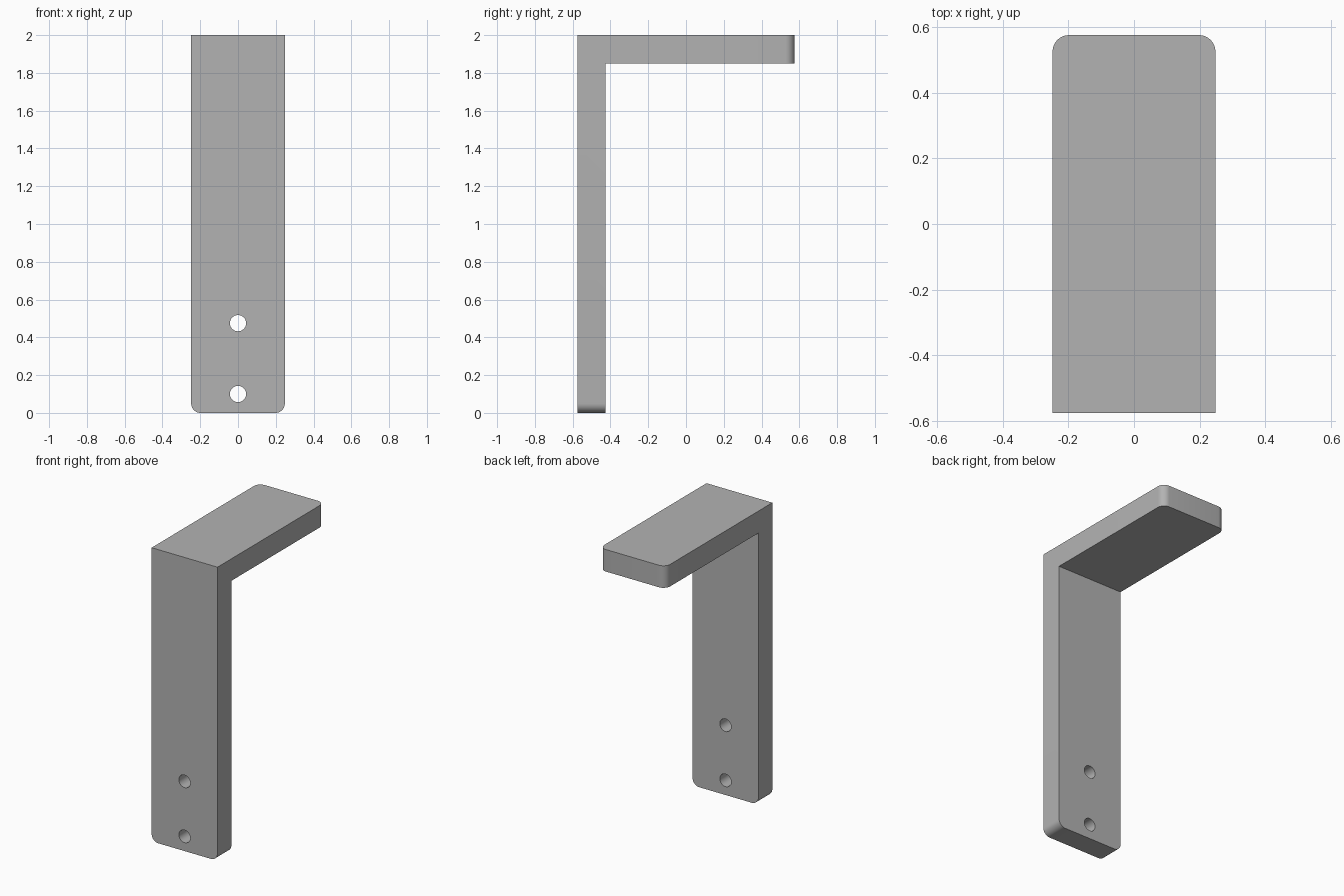
import bpy, bmesh, math

cube = bpy.data.objects.get("Cube")
if cube:
    bpy.data.objects.remove(cube, do_unlink=True)

HALF_W, HALF_D, HEIGHT, THICK = 0.248, 0.575, 2.0, 0.15
CORNER_R, HOLE_R = 0.05, 0.043

grey = bpy.data.materials.new("plain grey")
grey.use_nodes = True
colour = (0.45, 0.45, 0.45, 1)
grey.diffuse_color = colour
grey.node_tree.nodes["Principled BSDF"].inputs["Base Color"].default_value = colour

# L-shaped side profile (y, z), extruded across the width
inner_y, inner_z = -HALF_D + THICK, HEIGHT - THICK
profile = [(-HALF_D, 0), (inner_y, 0), (inner_y, inner_z),
           (HALF_D, inner_z), (HALF_D, HEIGHT), (-HALF_D, HEIGHT)]
bm = bmesh.new()
face = bm.faces.new([bm.verts.new((-HALF_W, y, z)) for y, z in profile])
ext = bmesh.ops.extrude_face_region(bm, geom=[face])
bmesh.ops.translate(bm, vec=(2 * HALF_W, 0, 0),
                    verts=[v for v in ext["geom"] if isinstance(v, bmesh.types.BMVert)])
bmesh.ops.recalc_face_normals(bm, faces=bm.faces)


# Round the corners at the free end of each arm
def at_free_end(edge):
    a, b = (v.co for v in edge.verts)
    same_side = abs(a.x - b.x) < 1e-4
    foot = max(a.z, b.z) < 1e-4
    tip = min(a.y, b.y) > HALF_D - 1e-4
    return same_side and (foot or tip)


bmesh.ops.bevel(bm, geom=[e for e in bm.edges if at_free_end(e)],
                offset=CORNER_R, offset_type='OFFSET', segments=8,
                profile=0.5, affect='EDGES')
mesh = bpy.data.meshes.new("bracket")
bm.to_mesh(mesh)
bm.free()
mesh.materials.append(grey)
bracket = bpy.data.objects.new("bracket", mesh)
bpy.context.collection.objects.link(bracket)

# Two screw holes through the upright
for z in (0.1, 0.475):
    bpy.ops.mesh.primitive_cylinder_add(
        vertices=32, radius=HOLE_R, depth=3 * THICK,
        location=(0, -HALF_D + THICK / 2, z), rotation=(math.pi / 2, 0, 0))
    cutter = bpy.context.object
    cutter.name = "hole_cutter"
    cutter.hide_render = True
    cutter.data.materials.append(grey)
    cut = bracket.modifiers.new("screw hole", 'BOOLEAN')
    cut.operation = 'DIFFERENCE'
    cut.solver = 'EXACT'
    cut.object = cutter
    bpy.context.view_layer.objects.active = bracket
    bpy.ops.object.modifier_apply(modifier=cut.name)
    bpy.data.objects.remove(cutter, do_unlink=True)

# Smooth the rounded corners and hole walls, keep edges crisp
bpy.ops.object.select_all(action='DESELECT')
bracket.select_set(True)
bpy.context.view_layer.objects.active = bracket
bpy.ops.object.shade_smooth_by_angle(angle=math.radians(30))
